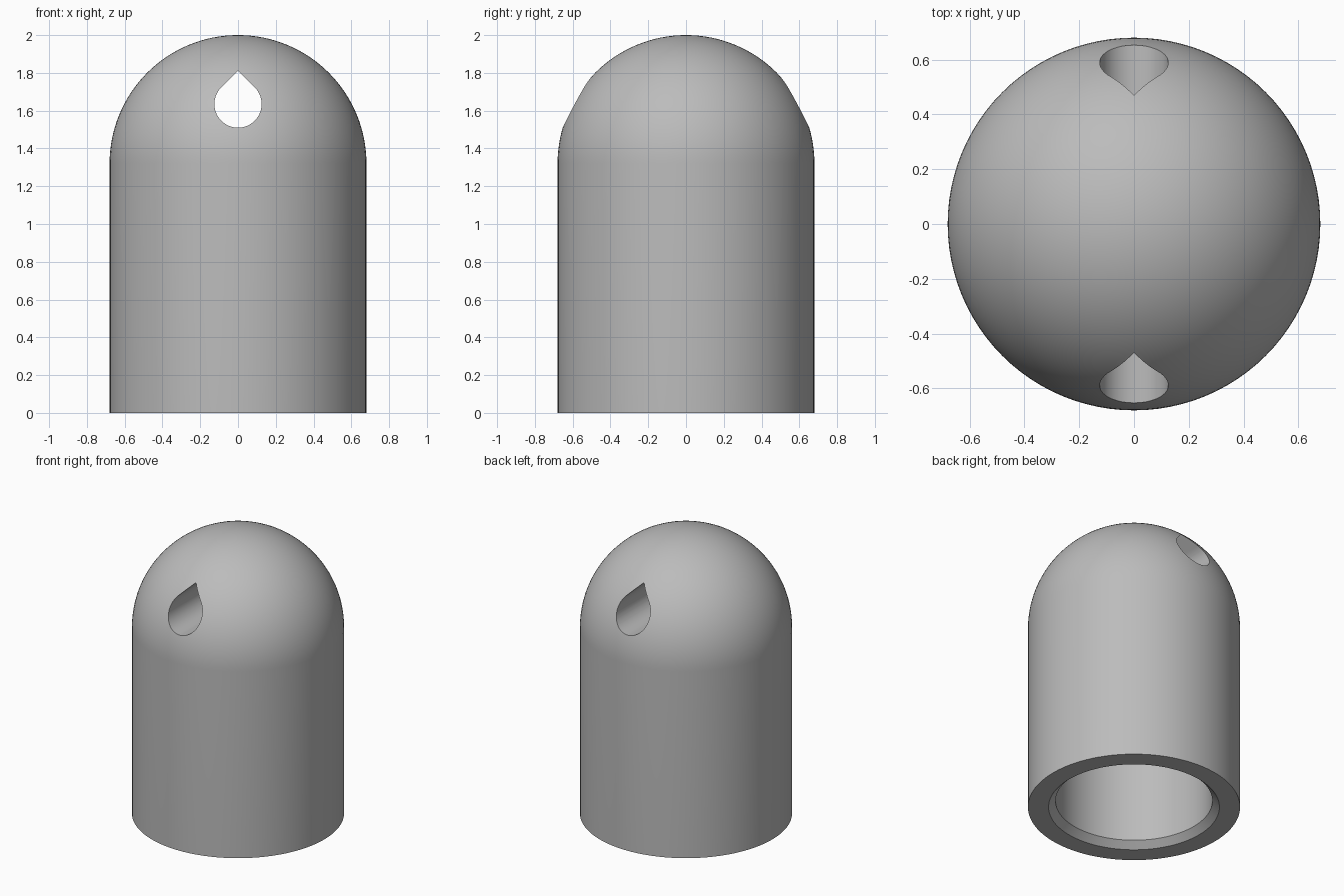
import bpy
import bmesh
from math import cos, sin, pi, radians, sqrt
from mathutils import Vector

cube = bpy.data.objects.get("Cube")
if cube:
    bpy.data.objects.remove(cube, do_unlink=True)

RADIUS, HEIGHT = 0.68, 2.0
SPRING = HEIGHT - RADIUS          # where the dome meets the cylinder
BORE, CHAMFER, BORE_TOP = 0.503, 0.045, 1.32
HOLE_R, HOLE_Z = 0.125, 1.635
SEGMENTS, DOME_STEPS = 96, 32

grey = bpy.data.materials.new("plain grey")
grey.use_nodes = True
colour = (0.5, 0.5, 0.5, 1)
grey.diffuse_color = colour
grey.node_tree.nodes["Principled BSDF"].inputs["Base Color"].default_value = colour


def make_object(name, bm):
    bmesh.ops.remove_doubles(bm, verts=bm.verts, dist=1e-5)
    bmesh.ops.recalc_face_normals(bm, faces=bm.faces)
    mesh = bpy.data.meshes.new(name)
    bm.to_mesh(mesh)
    bm.free()
    mesh.materials.append(grey)
    obj = bpy.data.objects.new(name, mesh)
    bpy.context.collection.objects.link(obj)
    return obj


# Domed cap with a chamfered blind bore, revolved from its half section
profile = [(0, BORE_TOP), (BORE, BORE_TOP), (BORE, CHAMFER), (BORE + CHAMFER, 0), (RADIUS, 0)]
for i in range(DOME_STEPS + 1):
    a = pi / 2 * i / DOME_STEPS
    profile.append((RADIUS * cos(a), SPRING + RADIUS * sin(a)))
bm = bmesh.new()
verts = [bm.verts.new((r, 0, z)) for r, z in profile]
edges = [bm.edges.new(pair) for pair in zip(verts, verts[1:])]
bmesh.ops.spin(bm, geom=verts + edges, cent=(0, 0, 0), axis=(0, 0, 1),
               angle=2 * pi, steps=SEGMENTS, use_merge=True)
bmesh.ops.dissolve_degenerate(bm, dist=1e-5, edges=bm.edges)
cap = make_object("domed_cap", bm)

# Teardrop cutter running front to back
bm = bmesh.new()
outline = [(0, HOLE_Z + HOLE_R * sqrt(2))]
for i in range(49):
    a = radians(135 + 270 * i / 48)
    outline.append((HOLE_R * cos(a), HOLE_Z + HOLE_R * sin(a)))
face = bm.faces.new([bm.verts.new((x, -1, z)) for x, z in outline])
grown = bmesh.ops.extrude_face_region(bm, geom=[face])["geom"]
bmesh.ops.translate(bm, vec=Vector((0, 2, 0)),
                    verts=[v for v in grown if isinstance(v, bmesh.types.BMVert)])
cutter = make_object("teardrop_cutter", bm)
cutter.hide_render = True

# Cut the hole and smooth the round surfaces
cut = cap.modifiers.new("teardrop hole", "BOOLEAN")
cut.operation = "DIFFERENCE"
cut.solver = "EXACT"
cut.object = cutter
bpy.ops.object.select_all(action="DESELECT")
cap.select_set(True)
bpy.context.view_layer.objects.active = cap
bpy.ops.object.modifier_apply(modifier=cut.name)
bpy.data.objects.remove(cutter, do_unlink=True)
bpy.ops.object.shade_smooth_by_angle(angle=radians(30))
